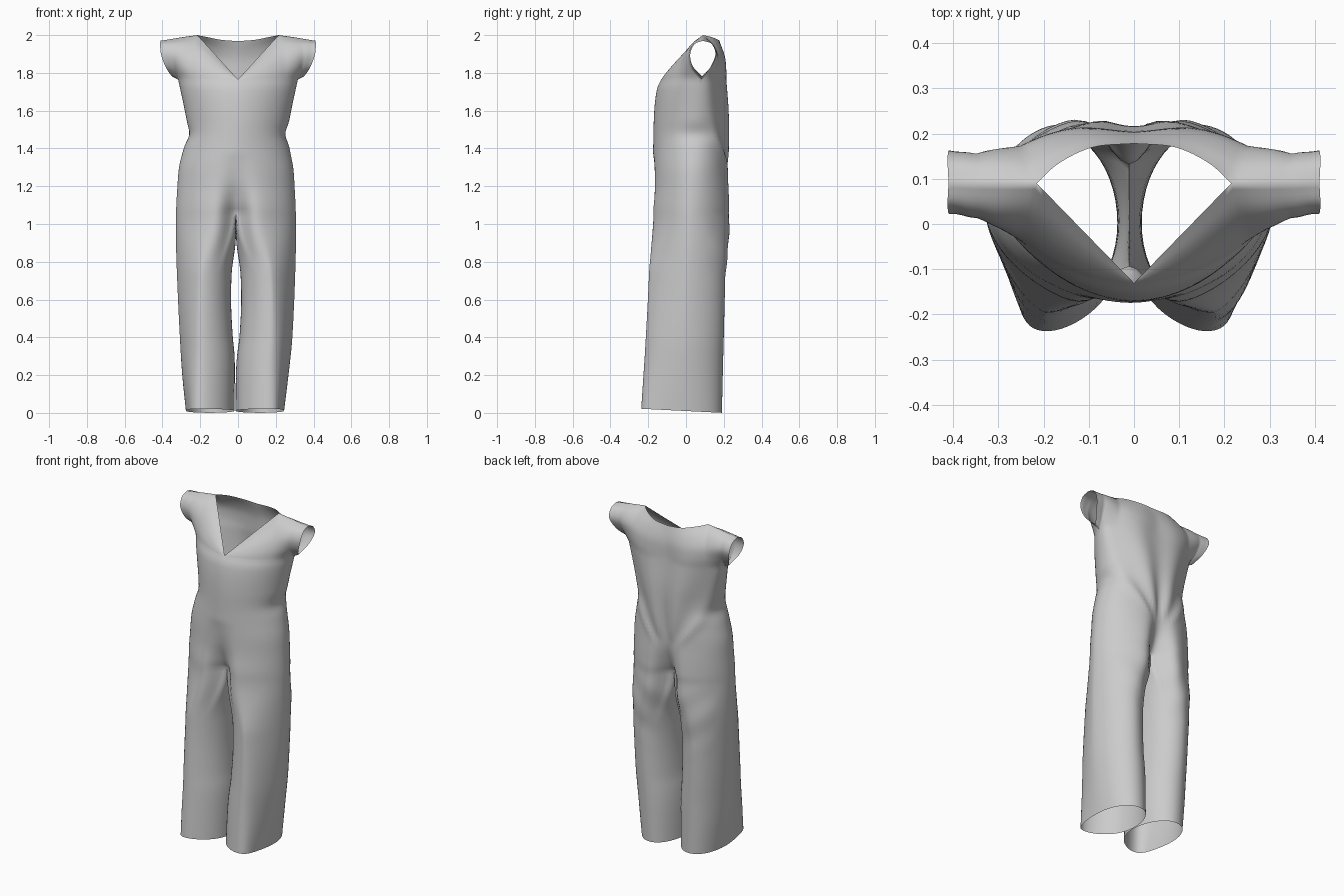
import bpy, bmesh
from math import sin, cos, pi, exp, atan2, radians
from mathutils import Vector

if "Cube" in bpy.data.objects:
    bpy.data.objects.remove(bpy.data.objects["Cube"])


def curve(keys, t):
    """Smooth interpolation through (t, value) keys sorted by rising t."""
    if t <= keys[0][0]:
        return keys[0][1]
    if t >= keys[-1][0]:
        return keys[-1][1]
    def slope(j):
        a, b = keys[max(j - 1, 0)], keys[min(j + 1, len(keys) - 1)]
        return (b[1] - a[1]) / (b[0] - a[0])
    i = max(j for j in range(len(keys) - 1) if keys[j][0] <= t)
    (t0, v0), (t1, v1) = keys[i], keys[i + 1]
    h = t1 - t0
    s = (t - t0) / h
    return (v0 * (1 + 2 * s) * (1 - s) ** 2 + slope(i) * h * s * (1 - s) ** 2
            + v1 * s * s * (3 - 2 * s) + slope(i + 1) * h * s * s * (s - 1))


def path(points, n):
    """n + 1 points on a smooth curve through the given points."""
    top = len(points) - 1
    keys = [[(i, p[c]) for i, p in enumerate(points)] for c in range(3)]
    return [Vector([curve(k, top * i / n) for k in keys]) for i in range(n + 1)]


def smooth(a, b, t):
    t = min(max((t - a) / (b - a), 0), 1)
    return t * t * (3 - 2 * t)


# Silhouette profiles by height
WIDTH = [(0, .26), (.2, .282), (.4, .298), (.8, .315), (1.05, .317), (1.2, .31), (1.3, .302),
         (1.4, .281), (1.48, .267), (1.57, .276), (1.77, .318)]
FRONT = [(0, -.237), (.4, -.212), (.8, -.194), (1.06, -.198), (1.2, -.182), (1.4, -.174), (1.6, -.168),
         (1.72, -.152), (1.77, -.128)]
BACK = [(0, .19), (.4, .2), (.8, .214), (1.06, .25), (1.15, .246), (1.3, .232), (1.6, .226), (1.77, .214)]
SIDE = [(0, -.02), (.8, .01), (1.2, .03), (1.5, .05), (1.77, .08)]
GAP = [(0, .003), (.2, .003), (.3, .007), (.4, .018), (.6, .027), (.8, .02), (1, .004), (1.06, 0)]
SHIFT = [(0, -.016), (.2, -.014), (.4, -.01), (1.3, -.01), (1.55, 0)]
DENT_F = [(1.06, .105), (1.12, .07), (1.22, .028), (1.38, 0)]
DENT_B = [(1.06, .118), (1.14, .075), (1.25, .035), (1.5, .006), (1.8, 0)]
# How lean the outline is: 1 is an ellipse, larger is closer to a diamond
LEAN_F = [(0, .95), (.4, 1.25), (.8, 1.4), (1.06, 1.2), (1.3, 1.08), (1.77, 1.1)]
LEAN_B = [(0, .95), (.4, 1.05), (.8, 1.1), (1.3, 1), (1.77, .95)]
SPLIT, TOP, M, K = 1.06, 1.765, 48, 14


def torso_row(z):
    """Half outline from centre front round the side to centre back."""
    w, f, b, m = (curve(k, z) for k in (WIDTH, FRONT, BACK, SIDE))
    pinch = .013 * exp(-((z - 1.475) / .045) ** 2)
    row = []
    for i in range(M + 1):
        a = pi * i / M
        s, c = max(sin(a), 0), abs(cos(a))
        e = curve(LEAN_F if i <= M / 2 else LEAN_B, z)
        x = w * s ** min(e, 1.1) - pinch * s ** 8
        g = exp(-(x / .065) ** 2)
        if i <= M / 2:
            y = m + (f - m) * c ** e + curve(DENT_F, z) * g
        else:
            y = m + (b - m) * c ** e - curve(DENT_B, z) * g
        row.append(Vector((x, y, z)))
    return row


def leg_row(z, base):
    """Closed leg outline, blended from the split torso outline."""
    f, b, m = (curve(k, z) for k in (FRONT, BACK, SIDE))
    inner, outer = curve(GAP, z), curve(WIDTH, z)
    xc, a = (inner + outer) / 2, (outer - inner) / 2
    s = 1 - smooth(.72, SPLIT, z)
    p0 = radians(50)
    row = []
    for i in range(M + K):
        if i <= M:
            p = p0 + (2 * pi - 2 * p0) * i / M
        else:
            p = -p0 + 2 * p0 * (i - M) / K
        sn, cs = sin(p), cos(p)
        e = curve(LEAN_F if sn > 0 else LEAN_B, z)
        if cs > 0:
            e = 1
        x = xc - a * (cs if cs > 0 else -abs(cs) ** e)
        if sn > 0:
            x += .045 * sn ** 3 * (1 - z / SPLIT)
        y = m + ((f if sn > 0 else b) - m) * abs(sn) ** e
        q = base[i].lerp(Vector((x, y, SPLIT)), s)
        q.z += z - SPLIT
        q.z += (.01 - .05 * q.y) * max(0, 1 - z)
        row.append(q)
    return row


def coons(bottom, top, left, right, out):
    """Fill a patch between four edges, puffed out along y over shoulder and sleeve."""
    nu, nv = len(bottom) - 1, len(left) - 1
    rows = []
    for j in range(nv + 1):
        v = j / nv
        row = []
        for i in range(nu + 1):
            u = i / nu
            corners = bottom[0].lerp(bottom[-1], u).lerp(top[0].lerp(top[-1], u), v)
            p = bottom[i].lerp(top[i], v) + left[j].lerp(right[j], u) - corners
            p.y += out * sin(pi * v ** 1.3) * smooth(.35, .75, u) * (1 - smooth(.82, 1, u))
            row.append(p)
        rows.append(row)
    return rows


bm = bmesh.new()


def skin(rows, closed=False):
    """Mesh a grid of points on both sides of the body."""
    for sign in (1, -1):
        grid = [[bm.verts.new((p.x * sign, p.y, p.z)) for p in r] for r in rows]
        for r0, r1 in zip(grid, grid[1:]):
            n = len(r0)
            for i in range(n if closed else n - 1):
                k = (i + 1) % n
                bm.faces.new((r0[i], r0[k], r1[k], r1[i]))


# Torso
torso = [torso_row(SPLIT + (TOP - SPLIT) * j / 36) for j in range(37)]
skin(torso)

# Legs, starting from the half outline closed by a sagging crotch seam
base = [p.copy() for p in torso[0]]
for i in range(1, K):
    p = base[M].lerp(base[0], i / K)
    p.z -= .06 * sin(pi * i / K)
    base.append(p)
legs = [base] + [leg_row(SPLIT * (1 - j / 44), base) for j in range(1, 45)]
skin(legs, True)

# Bodice and sleeves
ring = torso[-1]
armpit, cuff_low, cuff_top = ring[M // 2], (.352, .085, 1.783), (.41, .09, 1.97)
corner = (.215, .09, 2.0)
underarm = path([armpit, (.333, .083, 1.773), cuff_low], 5)[1:]
shoulder = path([corner, (.3, .09, 1.988), cuff_top], 15)[1:]
NV = 18

tip = ring[0]
front_top = path([tip, corner], 14) + shoulder
front_cuff = path([cuff_low, (.385, .036, 1.835), (.408, .022, 1.90), (.412, .045, 1.952), cuff_top], NV)
skin(coons(ring[:M // 2 + 1] + underarm, front_top, [tip] * (NV + 1), front_cuff, -.018))

nape = (0, .178, 1.968)
back_top = path([nape, (.09, .17, 1.975), (.165, .135, 1.99), corner], 14) + shoulder
back_cuff = path([cuff_low, (.385, .135, 1.835), (.408, .163, 1.90), (.412, .14, 1.952), cuff_top], NV)
back_line = path([ring[M], (0, .203, 1.87), nape], NV)
skin(coons(ring[M // 2:][::-1] + underarm, back_top, back_line, back_cuff, .008))

bmesh.ops.remove_doubles(bm, verts=bm.verts, dist=.0004)
bmesh.ops.dissolve_degenerate(bm, edges=bm.edges, dist=.00005)

# Cloth folds fanning up the back, soft creases under the seat, and sideways drift
for v in bm.verts:
    x, y, z = v.co
    if y > .1:
        fan = atan2(abs(x), max(z - 1.15, .01))
        v.co.y -= (.008 * cos(fan * 14) * smooth(1.2, 1.35, z) * (1 - smooth(1.75, 1.93, z))
                   * (1 - smooth(.6, .8, fan)) * smooth(.1, .17, y))
        v.co.y += (.0025 * sin(z * 30 - abs(x) * 22) * smooth(.55, .8, z)
                   * (1 - smooth(.95, 1.1, z)) * smooth(.1, .16, y))
    v.co.x += curve(SHIFT, z)

bmesh.ops.recalc_face_normals(bm, faces=bm.faces)
mesh = bpy.data.meshes.new("jumpsuit")
bm.to_mesh(mesh)
bm.free()
suit = bpy.data.objects.new("jumpsuit", mesh)
bpy.context.collection.objects.link(suit)
mesh.polygons.foreach_set("use_smooth", [True] * len(mesh.polygons))
mesh.update()
